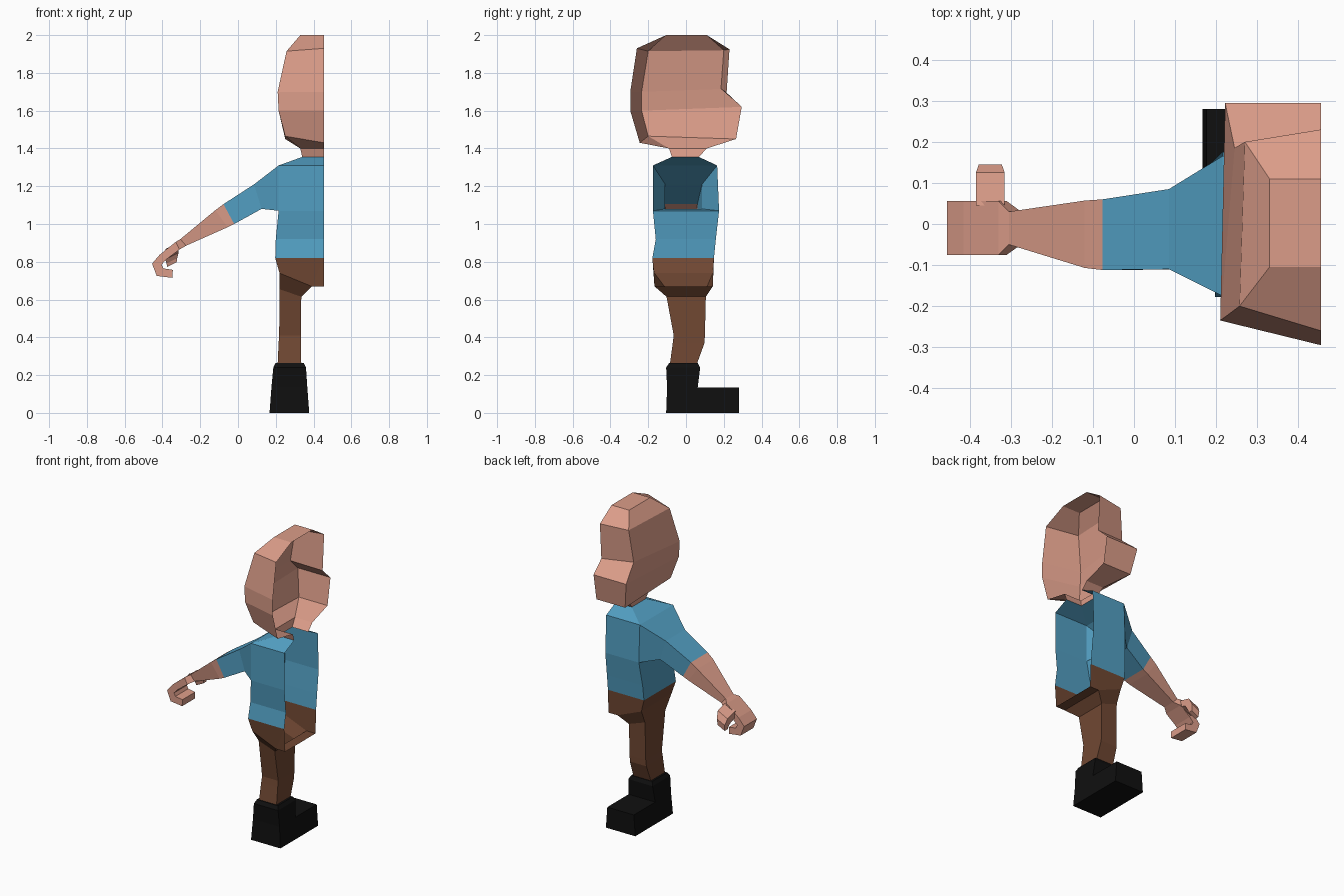
import bpy


def material(name, rgb):
    m = bpy.data.materials.new(name)
    m.diffuse_color = (*rgb, 1)
    return m


skin = material("skin", (0.71, 0.335, 0.25))
blue = material("shirt blue", (0.085, 0.345, 0.54))
brown = material("trouser brown", (0.165, 0.065, 0.033))
black = material("boot black", (0.005, 0.005, 0.005))

C = 0.455  # x of the open centre plane


def loft(name, rings, mat, closed=True, start=False, end=False, skip=()):
    """Skin a list of equal-length point rings with flat quads."""
    n = len(rings[0])
    faces = []
    for r in range(len(rings) - 1):
        for i in range(n if closed else n - 1):
            if (r, i) in skip:
                continue
            j = (i + 1) % n
            faces.append((r * n + i, r * n + j, (r + 1) * n + j, (r + 1) * n + i))
    if start:
        faces.append(tuple(reversed(range(n))))
    if end:
        faces.append(tuple(range((len(rings) - 1) * n, len(rings) * n)))
    me = bpy.data.meshes.new(name)
    me.from_pydata([p for ring in rings for p in ring], [], faces)
    me.materials.append(mat)
    me.update()
    ob = bpy.data.objects.new(name, me)
    bpy.context.collection.objects.link(ob)
    return ob


def half(x, back, front, z):
    """Half ring: back centre, back side, front side, front centre."""
    return [(C, back, z), (x, back, z), (x, front, z), (C, front, z)]


def box(x0, x1, y0, y1, z_out, z_in):
    """Closed ring around a vertical limb, outer and inner heights may differ."""
    return [(x1, y0, z_in), (x0, y0, z_out), (x0, y1, z_out), (x1, y1, z_in)]


def band(outer, inner, y0, y1):
    """Closed ring around a limb that runs sideways."""
    (xo, zo), (xi, zi) = outer, inner
    return [(xo, y0, zo), (xo, y1, zo), (xi, y1, zi), (xi, y0, zi)]


# Head and neck
loft("head", [
    half(0.33, -0.105, 0.11, 2.0),
    [(C, -0.26, 1.93), (0.257, -0.2, 1.915), (0.27, 0.2, 1.92), (C, 0.23, 1.925)],
    [(C, -0.295, 1.7), (0.21, -0.235, 1.7), (0.245, 0.185, 1.715), (C, 0.215, 1.695)],
    [(C, -0.295, 1.6), (0.215, -0.235, 1.6), (0.222, 0.295, 1.62), (C, 0.295, 1.62)],
    [(C, -0.245, 1.43), (0.25, -0.2, 1.465), (0.25, 0.265, 1.45), (C, 0.265, 1.45)],
    half(0.33, -0.09, 0.11, 1.4),
    half(0.34, -0.075, 0.068, 1.355),
], skin, closed=False, start=True)

# Shirt body, left open where the sleeve joins
loft("shirt", [
    half(0.34, -0.075, 0.068, 1.355),
    half(0.215, -0.175, 0.165, 1.31),
    half(0.215, -0.175, 0.175, 1.07),
    half(0.2, -0.16, 0.158, 0.92),
    half(0.197, -0.178, 0.148, 0.82),
], blue, closed=False, skip={(1, 1)})

# Sleeve and forearm
cuff = band((-0.077, 1.105), (-0.02, 1.0), -0.112, 0.06)
loft("sleeve", [
    [(0.215, -0.175, 1.31), (0.215, 0.165, 1.31),
     (0.215, 0.175, 1.07), (0.215, -0.175, 1.07)],
    band((0.085, 1.21), (0.125, 1.08), -0.11, 0.085),
    cuff,
], blue)
wrist = band((-0.305, 0.92), (-0.275, 0.885), -0.05, 0.03)
loft("forearm", [
    cuff,
    band((-0.12, 1.073), (-0.055, 0.983), -0.107, 0.057),
    wrist,
], skin)

# Curled hand
curl = [((-0.33, 0.905), (-0.31, 0.865)), ((-0.415, 0.837), (-0.38, 0.812)),
        ((-0.455, 0.79), (-0.405, 0.785)), ((-0.43, 0.725), (-0.395, 0.765)),
        ((-0.347, 0.715), (-0.345, 0.757))]
loft("hand", [wrist] + [band(o, i, -0.075, 0.056) for o, i in curl], skin, end=True)


# Thumb, tilted with the hand
def thumb_ring(w, top, low):
    xs = (-0.35 - w, -0.35 + w)
    pts = [(xs[0], *top), (xs[1], *top), (xs[1], *low), (xs[0], *low)]
    return [(x, y, z + 0.5 * (x + 0.35)) for x, y, z in pts]


loft("thumb", [
    thumb_ring(0.035, (0.045, 0.885), (0.045, 0.845)),
    thumb_ring(0.035, (0.125, 0.865), (0.09, 0.83)),
    thumb_ring(0.028, (0.145, 0.825), (0.105, 0.805)),
    thumb_ring(0.025, (0.14, 0.785), (0.11, 0.785)),
], skin, end=True)

# Trousers: hips, crotch strip and leg
loft("hips", [
    [(C, -0.178, 0.82), (0.197, -0.178, 0.82), (0.197, 0.148, 0.82), (C, 0.148, 0.82)],
    [(0.39, -0.167, 0.67), (0.22, -0.167, 0.74), (0.22, 0.142, 0.74), (0.39, 0.142, 0.67)],
], brown, closed=False)
loft("crotch", [
    [(C, -0.178, 0.82), (0.39, -0.167, 0.67), (0.39, 0.142, 0.67), (C, 0.148, 0.82)],
    [(C, -0.167, 0.67)] * 1 + [(C, -0.167, 0.67), (C, 0.142, 0.67), (C, 0.142, 0.67)],
], brown, closed=False, skip={(0, 0), (0, 2)})
for name, y_top, y_low, order in (("crotch_back", -0.178, -0.167, 1),
                                  ("crotch_front", 0.148, 0.142, -1)):
    tri = [(C, y_top, 0.82), (0.39, y_low, 0.67), (C, y_low, 0.67)][::order]
    me = bpy.data.meshes.new(name)
    me.from_pydata(tri, [], [(0, 1, 2)])
    me.materials.append(brown)
    bpy.context.collection.objects.link(bpy.data.objects.new(name, me))
loft("trouser_leg", [
    box(0.22, 0.39, -0.167, 0.142, 0.74, 0.67),
    box(0.22, 0.335, -0.103, 0.105, 0.655, 0.615),
    box(0.218, 0.333, -0.065, 0.1, 0.41, 0.41),
    box(0.215, 0.333, -0.07, 0.098, 0.37, 0.37),
    box(0.21, 0.335, -0.085, 0.058, 0.26, 0.26),
], brown)

# Boot shaft and toe
loft("boot_shaft", [
    box(0.198, 0.348, -0.09, 0.063, 0.263, 0.263),
    box(0.187, 0.36, -0.105, 0.075, 0.24, 0.24),
    box(0.177, 0.367, -0.1, 0.062, 0.135, 0.135),
    box(0.167, 0.377, -0.105, 0.062, 0, 0),
], black, start=True, end=True, skip={(2, 2)})
loft("boot_toe", [
    [(0.177, y, 0.135), (0.367, y, 0.135), (0.377, y, 0), (0.167, y, 0)]
    for y in (0.062, 0.28)
], black, end=True)
